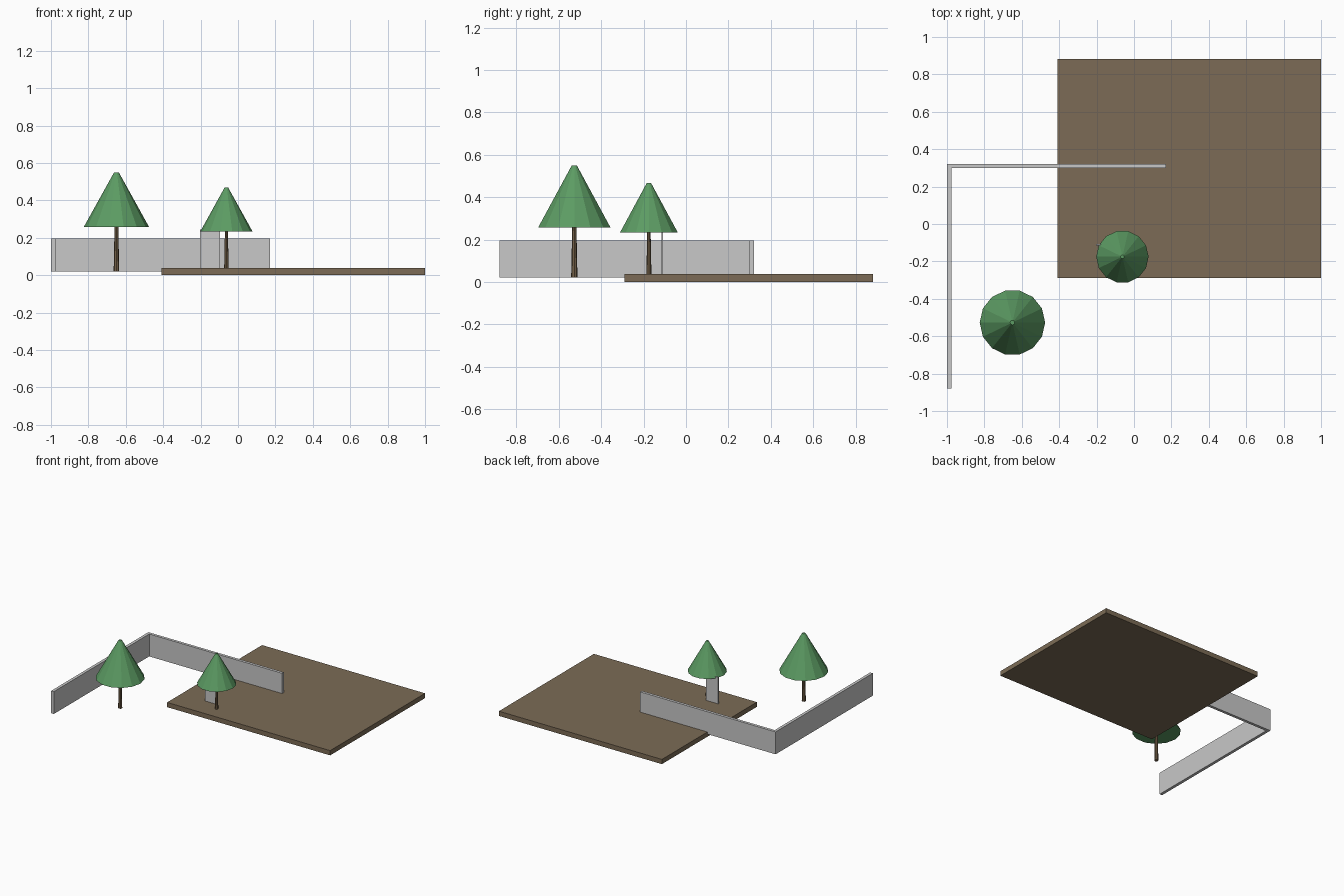
import bpy, bmesh, math
from mathutils import Matrix

if "Cube" in bpy.data.objects:
    bpy.data.objects.remove(bpy.data.objects["Cube"])


def material(name, rgb):
    m = bpy.data.materials.new(name)
    m.diffuse_color = (*rgb, 1.0)
    m.use_nodes = True
    m.node_tree.nodes["Principled BSDF"].inputs["Base Color"].default_value = m.diffuse_color
    return m


EARTH = material("earth brown", (0.20, 0.148, 0.092))
BARK = material("bark brown", (0.17, 0.115, 0.063))
LEAF = material("leaf green", (0.107, 0.33, 0.125))
STONE = material("light grey", (0.58, 0.58, 0.58))


def finish(name, bm, mat):
    bmesh.ops.recalc_face_normals(bm, faces=bm.faces)
    me = bpy.data.meshes.new(name)
    bm.to_mesh(me)
    bm.free()
    me.materials.append(mat)
    ob = bpy.data.objects.new(name, me)
    bpy.context.collection.objects.link(ob)
    return ob


def prism(name, outline, z0, z1, mat):
    """Extrude a flat outline upward."""
    bm = bmesh.new()
    face = bm.faces.new([bm.verts.new((x, y, z0)) for x, y in outline])
    top = bmesh.ops.extrude_face_region(bm, geom=[face])["geom"]
    verts = [v for v in top if isinstance(v, bmesh.types.BMVert)]
    bmesh.ops.translate(bm, verts=verts, vec=(0, 0, z1 - z0))
    return finish(name, bm, mat)


def slab(name, x0, x1, y0, y1, z0, z1, mat):
    return prism(name, [(x0, y0), (x1, y0), (x1, y1), (x0, y1)], z0, z1, mat)


def frustum(name, x, y, z0, z1, r0, r1, sides, mat):
    """Flat-sided tapered column with a corner facing +y."""
    bm = bmesh.new()
    place = Matrix.Translation((x, y, (z0 + z1) / 2)) @ Matrix.Rotation(math.pi / 2, 4, "Z")
    bmesh.ops.create_cone(bm, cap_ends=True, segments=sides, radius1=r0,
                          radius2=r1, depth=z1 - z0, matrix=place)
    return finish(name, bm, mat)


def tree(name, x, y, base, crown, tip, radius):
    frustum(name + "_trunk", x, y, base, crown + 0.02, radius * 0.085, radius * 0.055, 8, BARK)
    frustum(name + "_crown", x, y, crown, tip, radius, radius * 0.07, 14, LEAF)


# Ground slab
slab("ground_slab", -0.41, 1.0, -0.29, 0.883, 0.0, 0.037, EARTH)

# L-shaped boundary wall
prism("boundary_wall",
      [(-1.0, -0.88), (-0.977, -0.88), (-0.977, 0.299), (0.172, 0.299),
       (0.172, 0.321), (-1.0, 0.321)], 0.02, 0.195, STONE)

# Small upright panel behind the smaller tree
slab("upright_panel", -0.203, -0.097, -0.116, -0.108, 0.037, 0.243, STONE)

# Trees
tree("large_tree", -0.65, -0.527, 0.02, 0.257, 0.55, 0.175)
tree("small_tree", -0.062, -0.175, 0.037, 0.233, 0.468, 0.14)
